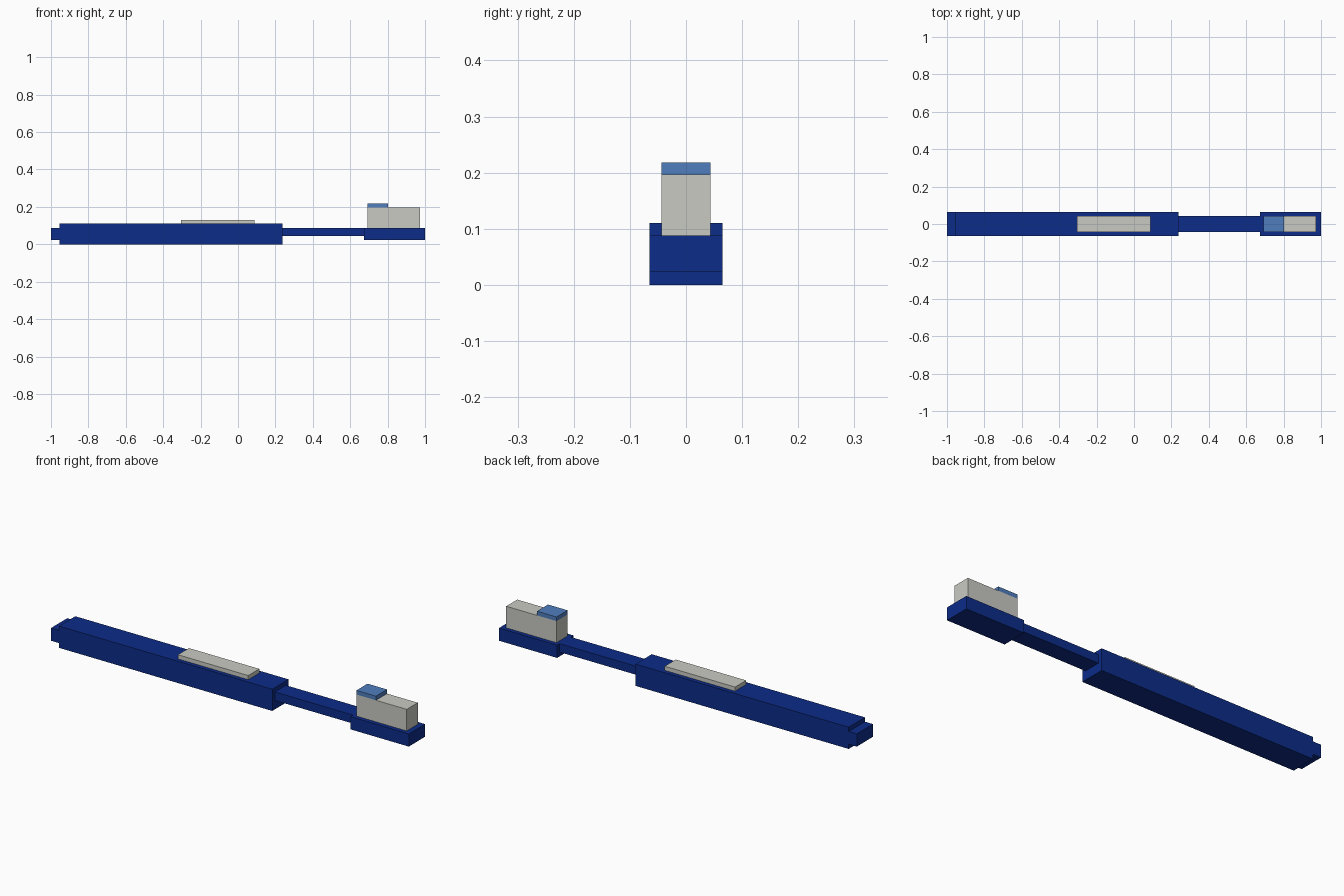
import bpy

cube = bpy.data.objects.get("Cube")
if cube:
    bpy.data.objects.remove(cube, do_unlink=True)


def material(name, rgb):
    mat = bpy.data.materials.new(name)
    mat.use_nodes = True
    color = (*rgb, 1.0)
    mat.diffuse_color = color
    mat.node_tree.nodes["Principled BSDF"].inputs["Base Color"].default_value = color
    return mat


def box(name, x, z, half_width, mat):
    """Box spanning x and z ranges, centred on y = 0."""
    bpy.ops.mesh.primitive_cube_add(size=1, location=(sum(x) / 2, 0, sum(z) / 2))
    obj = bpy.context.object
    obj.name = name
    obj.scale = (x[1] - x[0], 2 * half_width, z[1] - z[0])
    bpy.ops.object.transform_apply(location=False, rotation=False, scale=True)
    obj.data.materials.append(mat)
    return obj


navy = material("navy blue", (0.0037, 0.025, 0.25))
grey = material("light grey", (0.59, 0.59, 0.55))
sky = material("sky blue", (0.08, 0.21, 0.515))

WIDE, NARROW = 0.065, 0.044

# Long body with a stepped end
box("main_body", (-0.955, 0.237), (0, 0.11), WIDE, navy)
box("end_cap", (-1.0, -0.955), (0.024, 0.088), WIDE, navy)
box("top_pad", (-0.305, 0.088), (0.11, 0.131), NARROW, grey)

# Slim rod leading to the end carriage
box("rod", (0.237, 0.675), (0.045, 0.088), NARROW, navy)
box("carriage_base", (0.675, 1.0), (0.024, 0.088), WIDE, navy)

# Upright block with a small cap
box("carriage_block", (0.693, 0.974), (0.088, 0.197), NARROW, grey)
box("block_cap", (0.693, 0.802), (0.197, 0.218), NARROW, sky)
